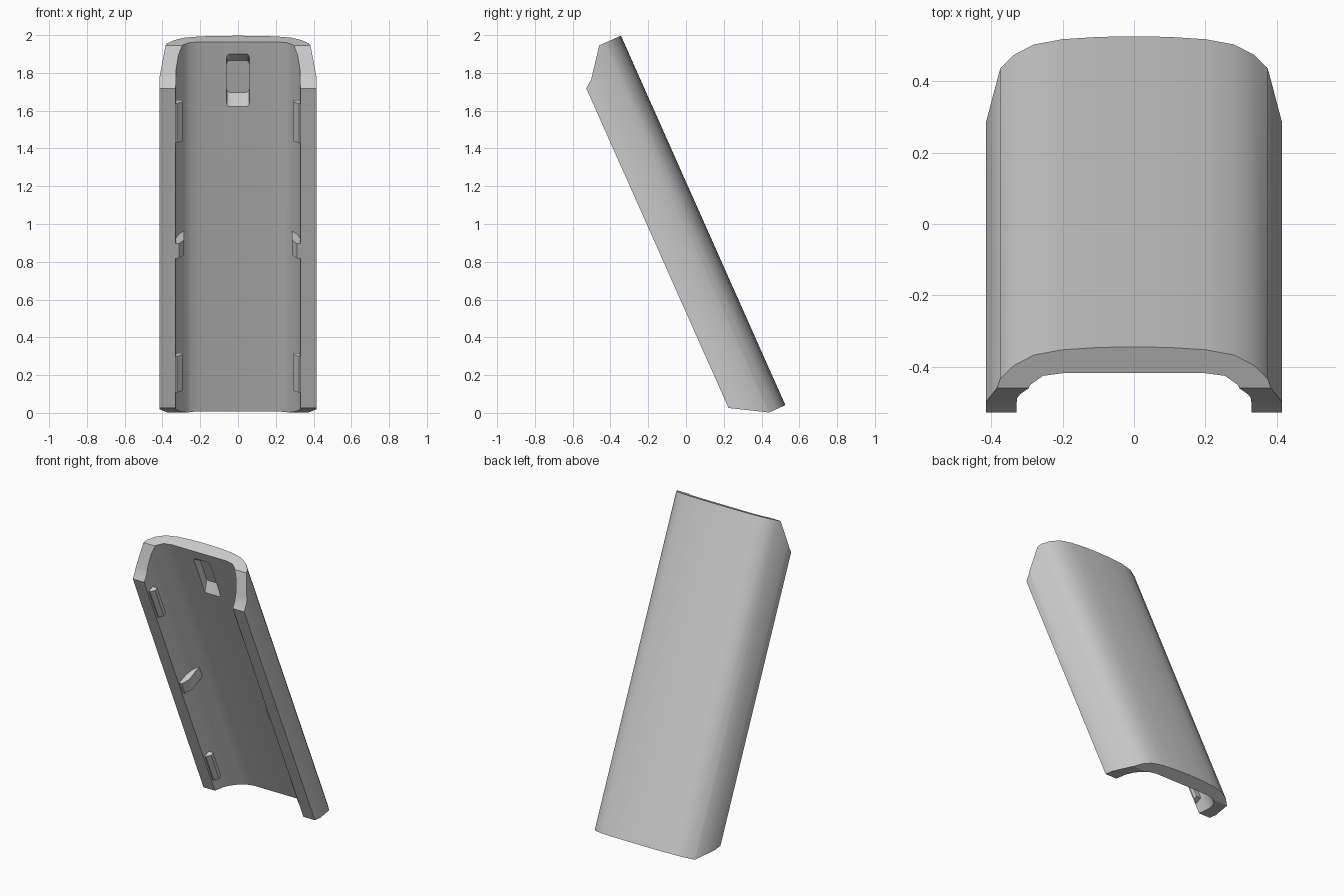
import bpy, bmesh, math
from mathutils import Vector

if "Cube" in bpy.data.objects:
    bpy.data.objects.remove(bpy.data.objects["Cube"])

grey = bpy.data.materials.new("plain_grey")
grey.use_nodes = True
COLOUR = (0.6, 0.6, 0.6, 1)
grey.diffuse_color = COLOUR
grey.node_tree.nodes["Principled BSDF"].inputs["Base Color"].default_value = COLOUR

# Leaning frame: x across, s along the cover, d towards its back
UP = Vector((0, -0.4066, 0.9136))
BACK = Vector((0, 0.9136, 0.4066))


def place(x, s, d):
    return Vector((x, 0, -0.004)) + UP * s + BACK * d


def loft(name, start, end):
    """Solid between two matching rings of (x, s, d) points."""
    bm = bmesh.new()
    a = [bm.verts.new(place(*p)) for p in start]
    b = [bm.verts.new(place(*p)) for p in end]
    bm.faces.new(a)
    bm.faces.new(b)
    for i in range(len(a)):
        j = (i + 1) % len(a)
        bm.faces.new((a[i], a[j], b[j], b[i]))
    bmesh.ops.recalc_face_normals(bm, faces=bm.faces)
    mesh = bpy.data.meshes.new(name)
    bm.to_mesh(mesh)
    bm.free()
    mesh.materials.append(grey)
    obj = bpy.data.objects.new(name, mesh)
    bpy.context.collection.objects.link(obj)
    return obj


def along(name, section, low, high):
    """Extrude an (x, d) section along the length."""
    return loft(name, [(x, low, d) for x, d in section],
                [(x, high, d) for x, d in section])


def activate(obj):
    bpy.ops.object.select_all(action='DESELECT')
    obj.select_set(True)
    bpy.context.view_layer.objects.active = obj


def cut(obj, cutter, operation):
    cutter.hide_render = True
    mod = obj.modifiers.new("cut", 'BOOLEAN')
    mod.operation = operation
    mod.solver = 'EXACT'
    mod.object = cutter
    activate(obj)
    bpy.ops.object.modifier_apply(modifier=mod.name)
    bpy.data.objects.remove(cutter)


# Curved channel shell
outer = [(0.415, 0.218), (0.415, 0.27), (0.375, 0.401), (0.335, 0.443),
         (0.28, 0.474), (0.2, 0.49), (0.1, 0.497)]
inner = [(0.2, 0.418), (0.255, 0.41), (0.29, 0.383), (0.315, 0.342),
         (0.328, 0.295), (0.33, 0.218)]
flip = lambda pts: [(-x, d) for x, d in reversed(pts)]
shell = along("cover_shell", outer + [(0, 0.499)] + flip(outer) + flip(inner) + inner,
              -0.4, 2.2)

# Shaped top and bottom ends
ends = [(1.968, 0.6), (1.968, 0.373), (1.846, 0.28), (1.819, 0.259),
        (1.787, 0.217), (1.7, 0.1), (0.005, 0.1), (-0.173, 0.404), (-0.173, 0.6)]
cut(shell, loft("end_cutter", [(-0.6, s, d) for s, d in ends],
                [(0.6, s, d) for s, d in ends]), 'INTERSECT')


# Finger pocket with sloping ends
def pocket_ring(half, d, r=0.02):
    w, mid = 0.06, 1.746
    ring = []
    for sx, ss, start in ((1, 1, 0), (-1, 1, 90), (-1, -1, 180), (1, -1, 270)):
        for k in range(4):
            a = math.radians(start + 30 * k)
            ring.append((sx * (w - r) + r * math.cos(a),
                         mid + ss * (half - r) + r * math.sin(a), d))
    return ring


cut(shell, loft("pocket_cutter", pocket_ring(0.213, 0.368), pocket_ring(0.093, 0.468)),
    'DIFFERENCE')
activate(shell)
bpy.ops.object.shade_smooth_by_angle(angle=math.radians(30))

# Retaining tabs and middle ribs on both inner walls
tab = [(0.35, 0.23), (0.322, 0.23), (0.295, 0.25), (0.295, 0.275), (0.35, 0.275)]
rib = [(0.35, 0.225), (0.312, 0.225), (0.285, 0.27), (0.285, 0.4), (0.35, 0.4)]
for side, sign in (("left", 1), ("right", -1)):
    for part, section, low, high in (("upper_tab", tab, 1.467, 1.695),
                                     ("middle_rib", rib, 0.80, 0.886),
                                     ("lower_tab", tab, 0.02, 0.23)):
        along(f"{side}_{part}", [(sign * x, d) for x, d in section], low, high)
